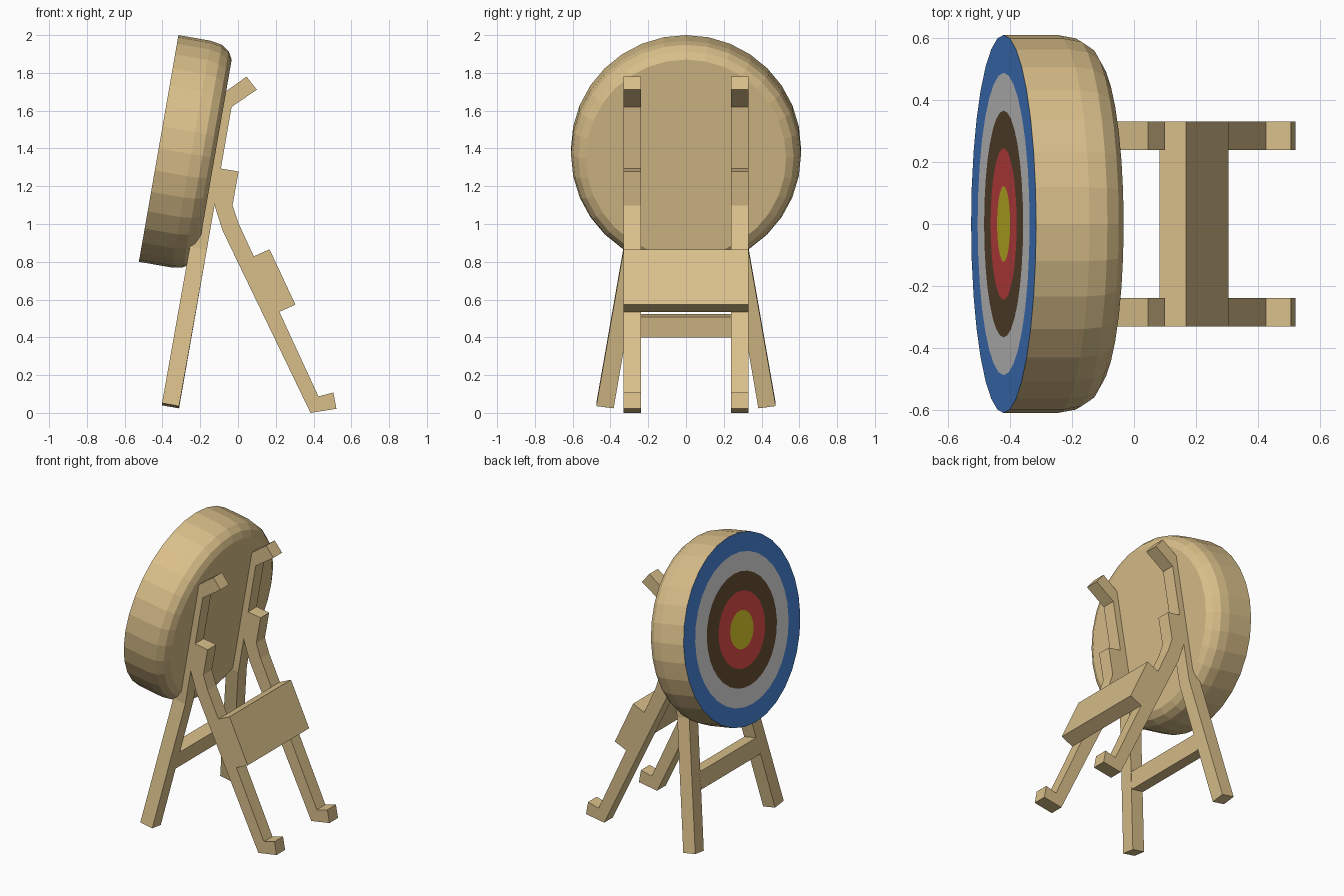
import bpy, bmesh, math
from mathutils import Vector

if "Cube" in bpy.data.objects:
    bpy.data.objects.remove(bpy.data.objects["Cube"])


def material(name, rgb):
    """Flat colour from 0-255 sRGB."""
    def lin(c):
        c /= 255
        return c / 12.92 if c <= 0.04045 else ((c + 0.055) / 1.055) ** 2.4
    m = bpy.data.materials.new(name)
    m.diffuse_color = (*[lin(c) for c in rgb], 1)
    m.use_nodes = True
    m.node_tree.nodes["Principled BSDF"].inputs["Base Color"].default_value = m.diffuse_color
    return m


wood = material("wood", (217, 191, 138))
blue = material("blue", (73, 133, 217))
grey = material("grey", (222, 222, 222))
brown = material("dark_brown", (103, 79, 52))
red = material("red", (225, 76, 74))
yellow = material("yellow", (218, 202, 42))


def finish(name, bm, mats, mirror=False):
    bmesh.ops.recalc_face_normals(bm, faces=bm.faces)
    me = bpy.data.meshes.new(name)
    bm.to_mesh(me)
    bm.free()
    for m in mats:
        me.materials.append(m)
    ob = bpy.data.objects.new(name, me)
    bpy.context.collection.objects.link(ob)
    if mirror:
        mod = ob.modifiers.new("mirror", 'MIRROR')
        mod.use_axis = (False, True, False)
        mod.use_mirror_merge = False
    return ob


def beam(name, stations, mirror=False):
    """Square beam through stations: (x1, z1, x2, z2, y_inner, y_outer, outer_lift)."""
    bm = bmesh.new()
    rings = []
    for x1, z1, x2, z2, ya, yb, *lift in stations:
        h = lift[0] if lift else 0
        rings.append([bm.verts.new(p) for p in
                      ((x1, ya, z1), (x2, ya, z2), (x2, yb, z2 + h), (x1, yb, z1 + h))])
    for a, b in zip(rings, rings[1:]):
        for i in range(4):
            j = (i + 1) % 4
            bm.faces.new((a[i], a[j], b[j], b[i]))
    bm.faces.new(rings[0])
    bm.faces.new(rings[-1])
    return finish(name, bm, [wood], mirror)


# Target disc, turned around an axis that leans back ten degrees
TILT = math.radians(9.9)
AXIS = Vector((math.cos(TILT), 0, -math.sin(TILT)))
UP = Vector((math.sin(TILT), 0, math.cos(TILT)))
CENTRE = Vector((-0.42, 0, 1.40))
SIDES = 32
R = 0.609
# (depth, radius, material of the band that ends here)
profile = [(0, R * 0.2, 5), (0, R * 0.4, 4), (0, R * 0.6, 3), (0, R * 0.8, 2),
           (0, R, 1), (0.175, R, 0), (0.235, 0.598, 0), (0.277, 0.57, 0),
           (0.300, 0.53, 0)]
bm = bmesh.new()
prev = None
for depth, radius, mat in profile:
    ring = []
    for i in range(SIDES):
        a = 2 * math.pi * i / SIDES
        ring.append(bm.verts.new(CENTRE + AXIS * depth + UP * radius * math.cos(a)
                                 + Vector((0, radius * math.sin(a), 0))))
    if prev is None:
        bm.faces.new(ring).material_index = mat
    else:
        for i in range(SIDES):
            j = (i + 1) % SIDES
            bm.faces.new((prev[i], prev[j], ring[j], ring[i])).material_index = mat
    prev = ring
bm.faces.new(prev).material_index = 0
finish("target_disc", bm, [wood, blue, grey, brown, red, yellow])

# Front legs: splayed below the bend, hooked at the top
IN, OUT = 0.238, 0.33
beam("front_legs", [(-0.402, 0.04, -0.312, 0.024, 0.383, 0.475, 0.012),
                    (-0.255, 0.88, -0.165, 0.864, IN, OUT),
                    (-0.116, 1.665, -0.034, 1.62, IN, OUT),
                    (0.045, 1.78, 0.10, 1.711, IN, OUT)], mirror=True)

# Crossbar between the front legs
beam("front_crossbar", [(-0.338, 0.413, -0.248, 0.398, -0.315, 0.315),
                        (-0.318, 0.524, -0.229, 0.508, -0.315, 0.315)])

# Rear legs: bent at the top, with a turned-out foot
beam("rear_legs", [(-0.093, 1.294, 0.003, 1.278, IN, OUT),
                   (-0.124, 1.098, -0.029, 1.098, IN, OUT),
                   (-0.082, 0.966, 0.003, 1.003, IN, OUT),
                   (0.384, 0.0, 0.426, 0.087, IN, OUT),
                   (0.521, 0.022, 0.505, 0.108, IN, OUT)], mirror=True)

# Plank lying across the rear legs
beam("rear_plank", [(0.082, 0.828, 0.167, 0.866, -OUT, OUT),
                    (0.219, 0.535, 0.304, 0.573, -OUT, OUT)])
